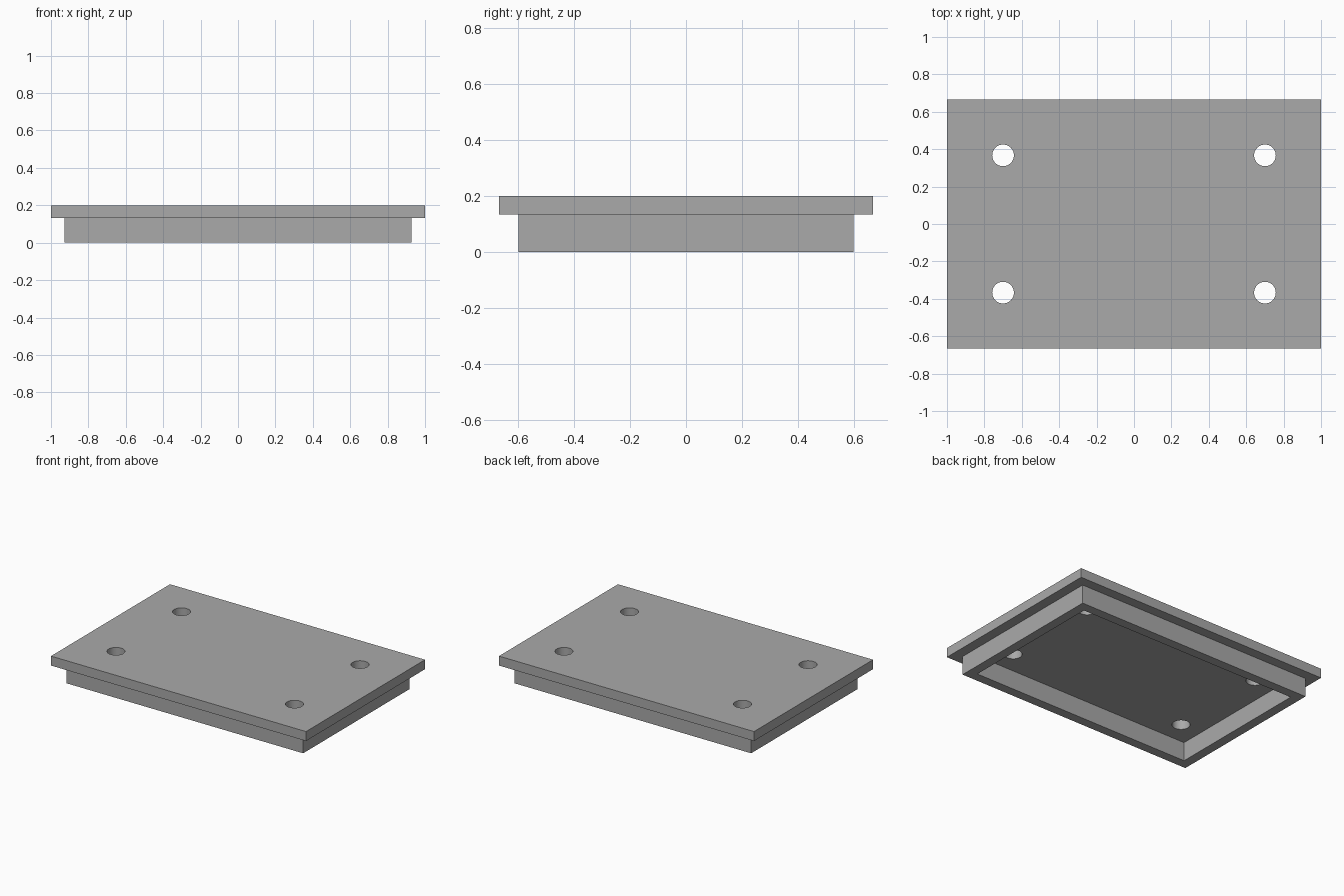
import bpy

cube = bpy.data.objects.get("Cube")
if cube:
    bpy.data.objects.remove(cube, do_unlink=True)

# Overall dimensions
LENGTH, WIDTH, HEIGHT = 2.0, 1.333, 0.2
PLATE_BOTTOM = 0.133
RIM_LENGTH, RIM_WIDTH, RIM_WALL = 1.857, 1.193, 0.067
HOLE_X, HOLE_Y, HOLE_RADIUS = 0.7, 0.367, 0.058

grey = bpy.data.materials.new("plain grey")
grey.use_nodes = True
colour = (0.4, 0.4, 0.4, 1)
grey.diffuse_color = colour
grey.node_tree.nodes["Principled BSDF"].inputs["Base Color"].default_value = colour


def box(name, length, width, bottom, top):
    bpy.ops.mesh.primitive_cube_add(size=1, location=(0, 0, (bottom + top) / 2))
    obj = bpy.context.object
    obj.name = name
    obj.scale = (length, width, top - bottom)
    bpy.ops.object.transform_apply(location=True, rotation=False, scale=True)
    obj.data.materials.append(grey)
    return obj


def cut(obj, cutter):
    """Subtract the cutter, then discard it."""
    cutter.hide_render = True
    mod = obj.modifiers.new("cut", "BOOLEAN")
    mod.operation = "DIFFERENCE"
    mod.solver = "EXACT"
    mod.object = cutter
    bpy.ops.object.select_all(action="DESELECT")
    bpy.context.view_layer.objects.active = obj
    obj.select_set(True)
    bpy.ops.object.modifier_apply(modifier=mod.name)
    bpy.data.objects.remove(cutter, do_unlink=True)


# Top plate with four through holes
plate = box("top_plate", LENGTH, WIDTH, PLATE_BOTTOM, HEIGHT)
for sx in (-1, 1):
    for sy in (-1, 1):
        bpy.ops.mesh.primitive_cylinder_add(
            vertices=48, radius=HOLE_RADIUS, depth=1,
            location=(sx * HOLE_X, sy * HOLE_Y, HEIGHT))
        drill = bpy.context.object
        drill.name = "hole_cutter"
        drill.data.materials.append(grey)
        cut(plate, drill)
bpy.ops.object.shade_smooth_by_angle()

# Open rectangular rim under the plate
rim = box("lower_rim", RIM_LENGTH, RIM_WIDTH, 0, PLATE_BOTTOM)
cavity = box("cavity_cutter", RIM_LENGTH - 2 * RIM_WALL,
             RIM_WIDTH - 2 * RIM_WALL, -HEIGHT, HEIGHT)
cut(rim, cavity)
